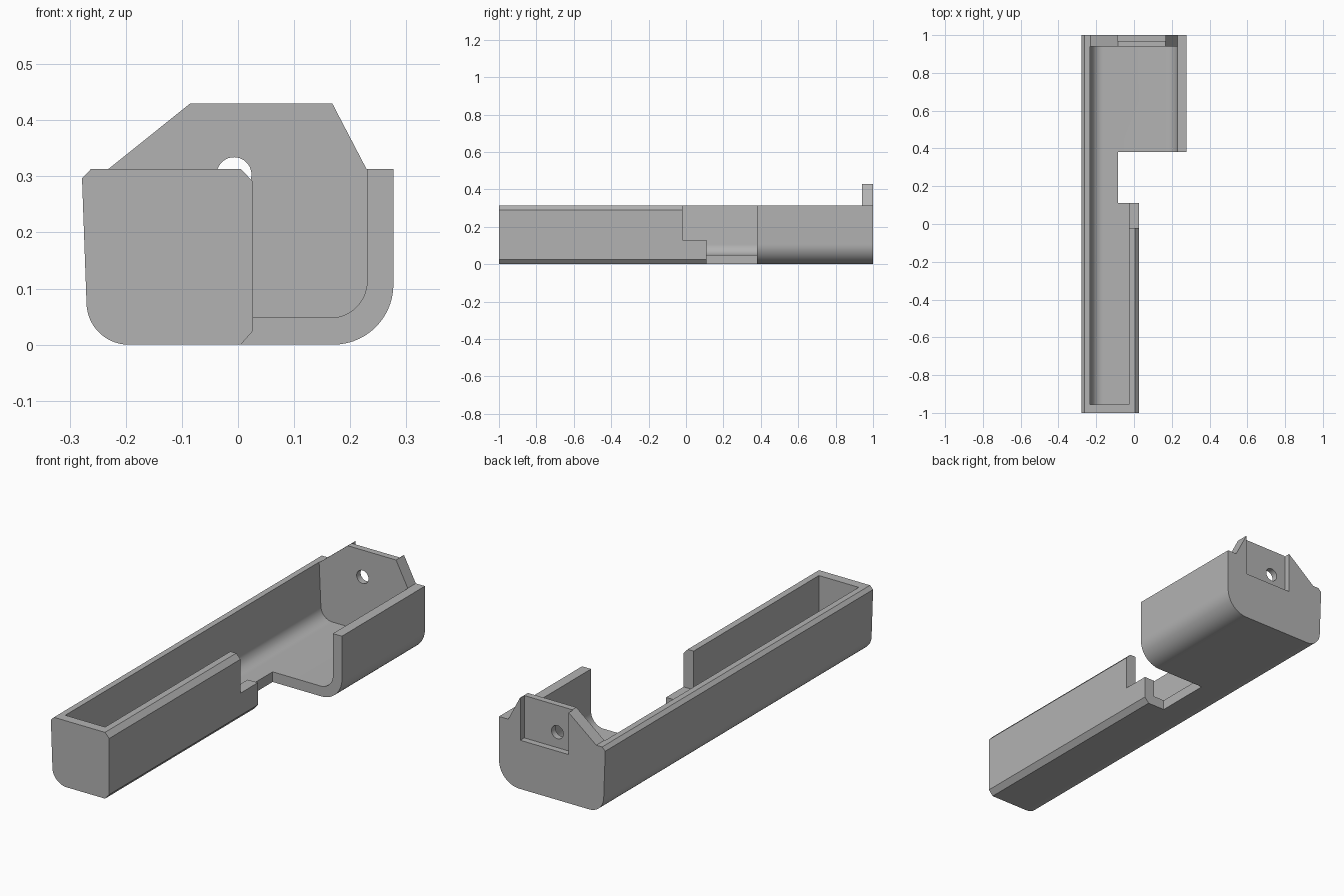
import bpy, bmesh
from math import cos, sin, radians

cube = bpy.data.objects.get("Cube")
if cube:
    bpy.data.objects.remove(cube, do_unlink=True)

grey = bpy.data.materials.new("plain_grey")
grey.use_nodes = True
grey.diffuse_color = (0.45, 0.45, 0.45, 1)
grey.node_tree.nodes["Principled BSDF"].inputs["Base Color"].default_value = (0.45, 0.45, 0.45, 1)


def arc(cx, cz, r, start, end, n=14):
    angles = [radians(start + (end - start) * i / n) for i in range(n + 1)]
    return [(cx + r * cos(a), cz + r * sin(a)) for a in angles]


def prism(name, profile, y0, y1):
    """Extrude an x-z profile along y."""
    bm = bmesh.new()
    face = bm.faces.new([bm.verts.new((x, y0, z)) for x, z in profile])
    new = bmesh.ops.extrude_face_region(bm, geom=[face])["geom"]
    verts = [v for v in new if isinstance(v, bmesh.types.BMVert)]
    bmesh.ops.translate(bm, verts=verts, vec=(0, y1 - y0, 0))
    bmesh.ops.recalc_face_normals(bm, faces=bm.faces)
    mesh = bpy.data.meshes.new(name)
    bm.to_mesh(mesh)
    bm.free()
    mesh.materials.append(grey)
    obj = bpy.data.objects.new(name, mesh)
    bpy.context.collection.objects.link(obj)
    return obj


def box(x0, x1, z0, z1):
    return [(x0, z0), (x1, z0), (x1, z1), (x0, z1)]


def combine(target, tool, operation):
    mod = target.modifiers.new(tool.name, "BOOLEAN")
    mod.operation, mod.solver, mod.object = operation, "EXACT", tool
    bpy.context.view_layer.objects.active = target
    bpy.ops.object.modifier_apply(modifier=mod.name)
    bpy.data.objects.remove(tool, do_unlink=True)


# Full-length solid with rounded bottom corners and a chamfered left rim
outer = ([(-0.262, 0.313), (-0.278, 0.297)]
         + arc(-0.195, 0.075, 0.075, 180, 270)
         + arc(0.17, 0.107, 0.107, 270, 360) + [(0.277, 0.313)])
tray = prism("tray_body", outer, -1, 1)

# Raised end plate
plate = [(-0.22, 0.15), (0.2, 0.15), (0.229, 0.313), (0.168, 0.43), (-0.085, 0.43), (-0.231, 0.313)]
combine(tray, prism("end_plate", plate, 0.9, 1), "UNION")

# Cut the narrow front section, leaving chamfered edges
side = [(0.005, -0.1), (0.005, 0), (0.027, 0.025), (0.027, 0.29),
        (0.005, 0.313), (0.005, 0.6), (0.5, 0.6), (0.5, -0.1)]

# Cavities share a rounded inner left corner
inner_left = [(-0.235, 0.6), (-0.234, 0.313)] + arc(-0.165, 0.108, 0.06, 180, 270)
narrow = inner_left + [(-0.026, 0.048), (-0.026, 0.6)]
wide = inner_left + arc(0.165, 0.113, 0.065, 270, 360) + [(0.23, 0.6)]

cutters = [
    ("side_cut", side, -1.1, 0.2),
    ("side_opening", box(-0.085, 0.5, -0.1, 0.6), 0.11, 0.38),
    ("front_cavity", narrow, -0.955, 0.25),
    ("rear_cavity", wide, 0.25, 0.94),
    ("wall_step", box(-0.05, 0.1, 0.13, 0.6), -0.02, 0.2),
    ("end_recess", box(-0.087, 0.166, 0.23, 0.6), 0.97, 1.1),
    ("screw_hole", arc(-0.007, 0.303, 0.031, 0, 350, 35), 0.85, 1.1),
]
for name, profile, y0, y1 in cutters:
    combine(tray, prism(name, profile, y0, y1), "DIFFERENCE")

# Smooth the rounded corners, keep edges sharp
bpy.ops.object.select_all(action="DESELECT")
tray.select_set(True)
bpy.context.view_layer.objects.active = tray
bpy.ops.object.shade_smooth_by_angle(angle=radians(20))
